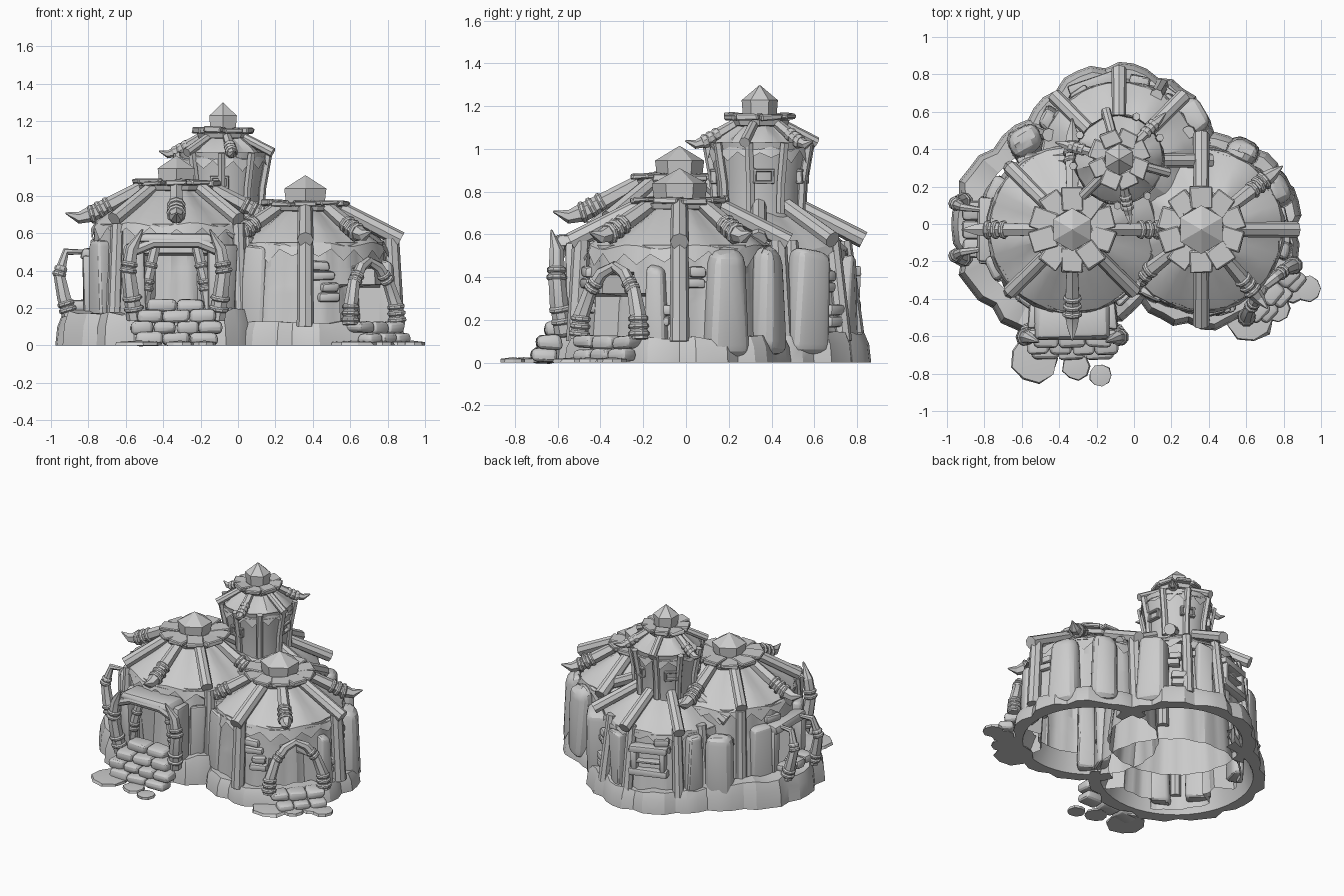
import bpy, bmesh, math, random
from mathutils import Vector, Matrix

if "Cube" in bpy.data.objects:
    bpy.data.objects.remove(bpy.data.objects["Cube"])

random.seed(4)
U = random.uniform

def P(c, a, r, t, z):
    """Hut-local point: r outward along azimuth a, t sideways, z up."""
    ca, sa = math.cos(math.radians(a)), math.sin(math.radians(a))
    return Vector((c[0] + r * ca - t * sa, c[1] + r * sa + t * ca, z))

def finish(name, bm):
    bmesh.ops.remove_doubles(bm, verts=bm.verts, dist=1e-5)
    bmesh.ops.recalc_face_normals(bm, faces=bm.faces)
    me = bpy.data.meshes.new(name)
    bm.to_mesh(me)
    bm.free()
    ob = bpy.data.objects.new(name, me)
    bpy.context.collection.objects.link(ob)
    return ob

def lathe(name, c, prof, n=24, jit=0, fn=None, skip=None, rot=0):
    bm = bmesh.new()
    rows = []
    for j, (r, z) in enumerate(prof):
        row = []
        for i in range(n):
            a = rot + 360 * i / n
            rr, zz = fn(j, i, a, r, z) if fn else (r, z)
            row.append(bm.verts.new(P(c, a, rr - (U(0, jit) if r else 0), 0, zz)))
        rows.append(row)
    for p, q in zip(rows, rows[1:]):
        for i in range(n):
            k = (i + 1) % n
            f = (p[i], p[k], q[k], q[i])
            if not (skip and all(skip(v.co) for v in f)):
                bm.faces.new(f)
    bmesh.ops.delete(bm, geom=[v for v in bm.verts if not v.link_faces], context='VERTS')
    return finish(name, bm)

def tube(name, pts, radii, n=8):
    pts = [Vector(p) for p in pts]
    tan = [(pts[min(i + 1, len(pts) - 1)] - pts[max(i - 1, 0)]).normalized() for i in range(len(pts))]
    ref = min((Vector(v) for v in ((1, 0, 0), (0, 1, 0), (0, 0, 1))), key=lambda v: max(abs(t.dot(v)) for t in tan))
    bm = bmesh.new()
    rings = []
    for p, t, r in zip(pts, tan, radii):
        u = t.cross(ref).normalized()
        w = t.cross(u)
        rings.append([bm.verts.new(p + r * (u * math.cos(2 * math.pi * i / n) + w * math.sin(2 * math.pi * i / n)))
                      for i in range(n)])
    for p, q in zip(rings, rings[1:]):
        for i in range(n):
            bm.faces.new((p[i], p[(i + 1) % n], q[(i + 1) % n], q[i]))
    bm.faces.new(rings[0])
    bm.faces.new(rings[-1])
    return finish(name, bm)

def horn(name, pts, radii, bands=(.12, .2, .28), n=7):
    """Tapered horn with wrapped binding bands."""
    tube(name, pts, radii, n)
    m = len(pts) - 1
    for f in bands:
        k = min(int(f * m), m - 1)
        s = f * m - k
        p, d = pts[k].lerp(pts[k + 1], s), (pts[k + 1] - pts[k]).normalized()
        r = radii[k] * (1 - s) + radii[k + 1] * s
        tube(name + "_binding", [p - d * .014, p - d * .006, p + d * .006, p + d * .014],
             [r, r * 1.2, r * 1.2, r], 9)

def stone(name, c, a, r, t, z, size, bev=.02, jit=.01, taper=1.0, segs=2):
    """Bevelled, slightly irregular block; size = depth, width, height."""
    bm = bmesh.new()
    bmesh.ops.create_cube(bm, size=1)
    for v in bm.verts:
        k = taper if v.co.z > 0 else 1
        v.co = Vector((v.co.x * size[0] * k, v.co.y * size[1] * k, v.co.z * size[2])) + \
            Vector((U(-jit, jit), U(-jit, jit), U(-jit, jit)))
    bmesh.ops.bevel(bm, geom=bm.edges[:], offset=bev, segments=segs, affect='EDGES', profile=.5)
    bmesh.ops.transform(bm, verts=bm.verts, matrix=Matrix.Translation(P(c, a, r, t, z)) @ Matrix.Rotation(math.radians(a), 4, 'Z'))
    return finish(name, bm)

def hut_base(name, c, R, h, others):
    n = 44
    d = [U(0, .025) + (.03 if i % 4 == 0 else 0) for i in range(n)]
    k = [U(.8, 1.0) for i in range(n)]
    fn = lambda j, i, a, r, z: (r - d[i] * (j < 3 or j == 5), z * k[i])
    lathe(name, c, [(R, 0), (R - .01, h * .6), (R - .035, h), (R - .16, h), (R - .1, 0), (R, 0)], n, fn=fn,
          skip=lambda p: any((p.xy - Vector(o)).length < q - .12 for o, q in others))

def wall(name, c, r0, r1, z0, z1, doors=()):
    zs = sorted({z0, z1, (z0 + z1) / 2} | {h + e for _, _, h in doors for e in (0, .015)})
    def fn(j, i, a, r, z):
        r += .01 * (i % 4 < 2)
        for az, w, h in doors:
            if abs((a - az + 180) % 360 - 180) < w and z <= h + .001:
                return r - .12, z
        return r, z
    lathe(name, c, [(r0 + (r1 - r0) * (z - z0) / (z1 - z0), z) for z in zs], 72, .006, fn)

def roof(name, c, prof, drop, n=40):
    """Domed hide roof with a ragged eave."""
    last = len(prof) - 1
    cut = [U(.3, 1.0) * drop * (1 if i % 2 else -.35) for i in range(n)]
    def fn(j, i, a, r, z):
        return (r, z - cut[i]) if j == last else (r, z + .012 * math.sin(math.radians(a * 8)) * (j > 0))
    lathe(name, c, prof, n, .01, fn)
    lathe(name + "_underside", c, [(prof[-2][0], prof[-2][1] - .01), (prof[-2][0] - .15, prof[-2][1] - .01)], n)

def crown(name, c, z, R, cr, apex, n=10):
    """Ring of overlapping roof plates and a six-sided cap stone."""
    d = R - cr * .85
    lathe(name + "_collar", c, [(cr * .8, z - .05), (R - .03, z - .04), (R - .02, z - .015), (cr * .8, z)], n)
    for i in range(n):
        stone(name + "_plate", c, 360 * (i + .5) / n, R - d / 2, 0, z + .004 * (i % 3 - 1),
              (d, 2 * math.pi * (R - d * .35) / n, .028), .006, .006, segs=1)
    lathe(name + "_cap", c, [(0, z), (cr * .92, z), (cr, z + (apex - z) * .52), (0, apex)], 6, rot=30)

def rafter_log(name, c, a, r0, z0, r1, z1, rad=.037):
    tube(name, [P(c, a, r0, 0, z0), P(c, a, r1, 0, z1)], [rad, rad * 1.1], 8)

def rafter_horn(name, c, a, r0, z0, r1, z1, rad=.04):
    L, dz = r1 - r0, z1 - z0
    pts = [P(c, a, r0 + L * f, 0, z0 + dz * g) for f, g in ((0, 0), (.35, .5), (.68, .95), (.85, 1.08), (1.03, .92))]
    horn(name, pts, [rad * .85, rad, rad * 1.1, rad * .8, .004], (.34, .42, .5), 6)

# ---- hut positions
A, B, C = (-.33, -.03), (.36, -.03), (-.08, .34)
baseA, baseC = (-.385, -.02), (-.08, .325)

# ---- stone foundations
hut_base("left_foundation", baseA, .61, .2, [(B, .54), (baseC, .55)])
hut_base("right_foundation", B, .545, .13, [(baseA, .61), (baseC, .55)])
hut_base("back_foundation", baseC, .55, .155, [(baseA, .61), (B, .54)])

# ---- walls with recessed doorways
wall("left_wall", A, .47, .43, .0, .65, [(270, 21, .48), (180, 14, .42)])
wall("right_wall", B, .455, .42, .0, .55, [(318, 19, .31), (318, 10, .41)])
wall("back_wall", C, .45, .38, .0, .55)

# ---- hide roofs and crowns
roof("left_roof", A, [(.08, .87), (.18, .82), (.28, .755), (.37, .70), (.445, .645), (.46, .61)], .065)
roof("right_roof", B, [(.08, .76), (.18, .71), (.28, .645), (.37, .59), (.435, .54), (.45, .50)], .06)
roof("back_roof", C, [(.1, .74), (.18, .70), (.28, .65), (.36, .595), (.42, .54), (.43, .505)], .06)
crown("left_crown", A, .87, .23, .115, 1.015)
crown("right_crown", B, .76, .23, .13, .91)

# ---- rafters: plain logs and bound horns
for a in (45, 135, 225, 315):
    rafter_log("left_rafter", A, a, .18, .845, .47, .675)
for a in (0, 90, 180, 270):
    rafter_horn("left_rafter_horn", A, a, .18, .85, .58, .695)
for a in (0, 90, 270):
    rafter_log("right_rafter", B, a, .18, .735, .51, .565, .04)
for a in (38, 180, 218, 310):
    rafter_horn("right_rafter_horn", B, a, .18, .74, .54, .60)
for a in (0, 45, 90, 135, 180):
    rafter_log("back_rafter", C, a, .17, .74, .49, .575)

# ---- support posts below the eaves
for c, angs, top, r0, r1, rad in ((B, (0, 90, 270), .57, .485, .46, .042),
                                 (C, (22, 60, 90, 135, 160), .57, .46, .40, .035),
                                 (A, (45, 135, 225, 318), .65, .47, .445, .035)):
    for a in angs:
        tube("support_post", [P(c, a, r0, 0, .1), P(c, a, r1, 0, top)], [rad * 1.1, rad], 8)

# ---- watchtower
T = (-.08, .345)
lathe("tower_wall", T, [(.195, .68), (.203, .84), (.24, 1.03)], 16)
roof("tower_roof", T, [(.05, 1.14), (.12, 1.1), (.19, 1.05), (.24, 1.0), (.248, .975)], .05, 28)
crown("tower_crown", T, 1.15, .16, .085, 1.3, 8)
for k in range(9):
    tube("tower_slat", [P(T, 28 + 40 * k, r, 0, z) for r, z in ((.205, .7), (.213, .84), (.248, 1.03))], [.022] * 3, 6)
for a in (45, 165, 280):
    rafter_horn("tower_horn", T, a, .08, 1.14, .345, 1.03, .026)
for a in (105, 225, 345):
    rafter_log("tower_rafter", T, a, .1, 1.12, .275, 1.03, .024)
for a in (5, 70, 135, 200, 265):
    for t, z, w, h in ((0, .90, .1, .014), (0, .845, .1, .014), (-.042, .872, .014, .06), (.042, .872, .014, .06)):
        stone("tower_window_frame", T, a, .213, t, z, (.03, w, h), .003, .001, segs=1)

# ---- front entrance: awning, jambs, horns and steps
stone("front_awning", A, 270, .49, 0, .57, (.2, .42, .05), .02, .008, .85)
tube("front_lintel", [P(A, 270, .56, t, z) for t, z in ((-.22, .51), (-.12, .55), (.12, .55), (.22, .51))], [.03] * 4)
for s in (-1, 1):
    horn("front_gate_horn", [P(A, 270, *p) for p in
         ((.54, s * .22, .14), (.565, s * .24, .28), (.575, s * .255, .4), (.575, s * .235, .52), (.6, s * .18, .62))],
         [.045, .044, .04, .034, .005], (.1, .2, .5, .57))
    horn("front_door_post", [P(A, 270, .48, s * .18, .18), P(A, 270, .48, s * .15, .36), P(A, 270, .47, s * .11, .53)],
         [.035, .032, .028], (.35, .45, .7))
    stone("front_jamb", A, 270, .46, s * .2, .36, (.14, .07, .4), .02, .01)
for k, (r, w, m) in enumerate(((.635, .44, 3), (.61, .48, 4), (.57, .42, 3), (.52, .30, 2))):
    for i in range(m):
        stone("front_step", A, 270, r, (i - (m - 1) / 2) * w / m, .035 + .06 * k, (.12, w / m, .068), .027, .008, segs=3)

# ---- left side entrance
for s in (-1, 1):
    horn("side_gate_horn", [P(A, 180, *p) for p in
         ((.57, s * .15, .16), (.60, s * .15, .26), (.625, s * .14, .38), (.59, s * .12, .5), (.45, s * .1, .5))],
         [.042, .038, .032, .022, .01], (.08, .16, .5, .56))
    stone("side_jamb", A, 180, .45, s * .15, .32, (.09, .06, .32), .015, .008)
stone("side_lintel", A, 180, .46, 0, .49, (.1, .34, .06), .015, .01)
for i in range(3):
    stone("side_step", A, 180, .53, (i - 1) * .1, .21, (.12, .1, .06), .02, .006)

# ---- right entrance: pointed arch of two horns
for s in (-1, 1):
    horn("arch_horn", [P(B, 318, *p) for p in
         ((.495, s * .19, .11), (.49, s * .18, .22), (.475, s * .14, .33), (.465, s * .07, .42), (.455, -s * .01, .455))],
         [.043, .039, .033, .03, .022], (.06, .14, .22, .55, .62))
for i in range(3):
    stone("arch_step", B, 318, .5, (i - 1) * .12, .095, (.12, .12, .06), .025, .008, segs=3)
    stone("arch_low_step", B, 318, .55, (i - 1) * .11 + .02, .035, (.1, .11, .06), .025, .006, segs=3)

# ---- back window, framed with stones
for t, z, w, h in ((0, .43, .26, .045), (0, .26, .26, .05), (-.1, .345, .04, .14), (.1, .345, .04, .14), (0, .34, .17, .02)):
    stone("back_window_frame", C, 109, .425, t, z, (.08, w, h), .01, .005)

# ---- leaning wall slabs and boulders: hut, azimuth, distance, width, height, depth, rounding
for c, a, r, w, h, d, b in ((B, 28, .45, .21, .5, .15, .06), (B, 62, .46, .2, .5, .17, .065), (C, 31, .46, .2, .5, .16, .05),
                            (B, 232, .42, .16, .5, .1, .03), (A, 330, .45, .15, .55, .1, .03), (A, 308, .44, .1, .5, .08, .025),
                            (A, 118, .53, .2, .48, .17, .06), (A, 152, .45, .16, .5, .1, .03), (A, 205, .44, .16, .54, .1, .03),
                            (A, 238, .45, .14, .5, .1, .03), (C, 150, .43, .14, .48, .1, .03), (C, 76, .42, .12, .48, .07, .02),
                            (B, 345, .44, .12, .42, .1, .03)):
    stone("wall_slab", c, a, r, 0, h / 2 + .03, (d, w, h), b, .022, .85, 3)

# ---- exposed brick patches
for c, a, z, r in ((B, 283, .4, .43), (B, 287, .28, .44), (B, 12, .4, .43), (B, 352, .22, .45),
                   (C, 48, .38, .42), (C, 52, .22, .44), (C, 124, .45, .41), (A, 165, .52, .43), (A, 125, .4, .45),
                   (C, 68, .47, .4)):
    for i in range(2):
        stone("wall_brick", c, a, r, U(-.03, .03), z + (i - .5) * .052, (.06, U(.08, .14), .05), .015, .006)

# ---- flagstones on the ground
for x, y, r in ((-.53, -.72, .14), (-.31, -.76, .08), (-.18, -.81, .065), (.62, -.50, .14),
                (.84, -.35, .08), (.93, -.345, .075), (.76, -.45, .08)):
    lathe("flagstone", (x, y), [(0, 0), (r, 0), (r * .95, .018), (0, .026)], 9, r * .12)

# ---- smooth shading with sharp edges kept
bpy.ops.object.select_all(action='SELECT')
bpy.context.view_layer.objects.active = bpy.data.objects["left_roof"]
bpy.ops.object.shade_smooth_by_angle(angle=math.radians(24))
